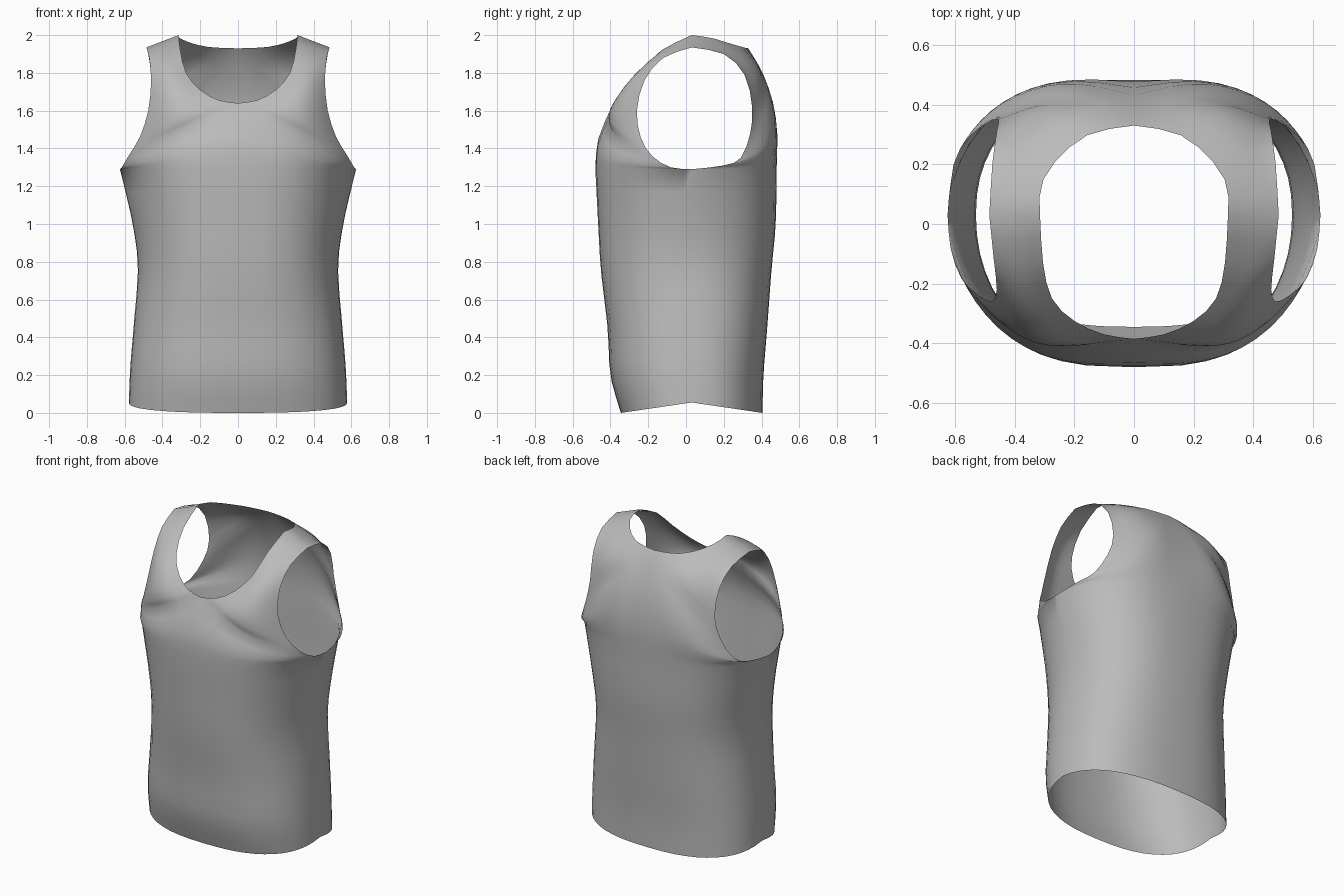
import bpy, bmesh, math
from mathutils import Vector

if "Cube" in bpy.data.objects:
    bpy.data.objects.remove(bpy.data.objects["Cube"], do_unlink=True)

COLS, BODY_ROWS, YOKE_ROWS = 12, 12, 14
SEAM_Y, CHEST_Z, HEM_LIFT = 0.03, 1.29, 0.055
WAIST_POWER, CHEST_POWER = 0.8, 0.67


def spline(points, count):
    """Sample a smooth curve through the points."""
    p = [Vector(q) for q in points]
    p = [2 * p[0] - p[1]] + p + [2 * p[-1] - p[-2]]
    out = []
    for k in range(count + 1):
        f = k / count * (len(p) - 3)
        i = min(int(f), len(p) - 4)
        t = f - i
        a, b, c, d = p[i:i + 4]
        out.append(0.5 * (2 * b + (c - a) * t + (2 * a - 5 * b + 4 * c - d) * t ** 2
                          + (3 * b - a - 3 * c + d) * t ** 3))
    return out


# Torso profile: height, half width, front depth, back depth
torso = spline([(0, .578, .345, .405), (.2, .57, .40, .41), (.45, .55, .415, .43),
                (.75, .53, .45, .452), (1, .56, .465, .475),
                (CHEST_Z, .625, .48, .48)], BODY_ROWS)

# Centre line, neckline and armhole of each panel
front = dict(
    side=-1, centre_rows=4, fullness=.05, chest_depth_power=1.33,
    centre=[(0, -.48, CHEST_Z), (0, -.465, 1.45), (0, -.385, 1.64)],
    neck=[(0, -.385, 1.64), (.1, -.37, 1.655), (.2, -.325, 1.71),
          (.275, -.25, 1.8), (.305, -.13, 1.92), (.315, SEAM_Y, 2)],
    arm=[(.625, SEAM_Y, CHEST_Z), (.615, -.08, 1.3), (.58, -.18, 1.36), (.52, -.24, 1.46),
         (.475, -.26, 1.6), (.46, -.22, 1.76), (.47, -.12, 1.88), (.485, SEAM_Y, 1.935)])
back = dict(
    side=1, centre_rows=7, fullness=.08, chest_depth_power=1.1,
    centre=[(0, .48, CHEST_Z), (0, .48, 1.48), (0, .445, 1.68), (0, .39, 1.82), (0, .33, 1.93)],
    neck=[(0, .33, 1.93), (.14, .305, 1.935), (.24, .235, 1.955),
          (.31, .135, 1.985), (.315, SEAM_Y, 2)],
    arm=[(.625, SEAM_Y, CHEST_Z), (.605, .2, 1.31), (.555, .29, 1.35), (.49, .34, 1.48),
         (.455, .35, 1.62), (.46, .31, 1.79), (.475, .2, 1.9), (.485, SEAM_Y, 1.935)])


def arc(width_power, depth_power, limit=math.pi / 2):
    """Rounded section as (across, back) fractions, cut off at an angle."""
    end_s = math.sin(limit) ** width_power
    end_c = 1 - max(math.cos(limit), 0) ** depth_power
    for j in range(COLS + 1):
        a = limit * j / COLS
        c = max(math.cos(a), 0) ** depth_power
        yield math.sin(a) ** width_power / end_s, (1 - c) / end_c


def body_row(profile, spec):
    """Quarter section from the centre line to the side seam."""
    z, width, f, b = profile
    y = b if spec["side"] > 0 else -f
    blend = (z / CHEST_Z) ** 2
    wp = WAIST_POWER + (CHEST_POWER - WAIST_POWER) * blend
    dp = WAIST_POWER + (spec["chest_depth_power"] - WAIST_POWER) * blend
    lift = HEM_LIFT * (1 - z / CHEST_Z)
    return [Vector((width * u, y + (SEAM_Y - y) * h, z + lift * h))
            for u, h in arc(wp, dp)]


def panel_rows(spec):
    rows = [body_row(p, spec) for p in torso]
    n = spec["centre_rows"]
    inner = spline(spec["centre"], n) + spline(spec["neck"], YOKE_ROWS - n)[1:]
    outer = spline(spec["arm"], YOKE_ROWS)
    # Yoke: spans neckline to armhole, continuing the chest curve
    for k in range(1, YOKE_ROWS + 1):
        start, end = inner[k], outer[k]
        limit = math.asin(min(end.x / outer[0].x, 1) ** (1 / CHEST_POWER))
        puff = spec["side"] * spec["fullness"] * math.sin(math.pi * k / YOKE_ROWS) ** 2
        row = []
        for u, h in arc(CHEST_POWER, spec["chest_depth_power"], limit):
            point = start.lerp(end, u)
            point.y = start.y + (end.y - start.y) * h + puff * math.sin(math.pi * u)
            row.append(point)
        rows.append(row)
    return rows


# Half of the garment, welded at the side and shoulder seams
bm = bmesh.new()
for spec in (front, back):
    grid = [[bm.verts.new(p) for p in row] for row in panel_rows(spec)]
    for low, high in zip(grid, grid[1:]):
        for j in range(COLS):
            quad = [low[j], low[j + 1], high[j + 1], high[j]]
            bm.faces.new(quad if spec["side"] < 0 else quad[::-1])
bmesh.ops.remove_doubles(bm, verts=bm.verts, dist=0.0005)
mesh = bpy.data.meshes.new("sleeveless_top")
bm.to_mesh(mesh)
bm.free()

top = bpy.data.objects.new("sleeveless_top", mesh)
bpy.context.collection.objects.link(top)
mirror = top.modifiers.new("mirror", "MIRROR")
mirror.use_clip = True
mirror.merge_threshold = 0.0005

# Cloth colour
cloth = bpy.data.materials.new("grey_cloth")
cloth.use_nodes = True
grey = (0.5, 0.5, 0.5, 1)
cloth.diffuse_color = grey
cloth.node_tree.nodes["Principled BSDF"].inputs["Base Color"].default_value = grey
mesh.materials.append(cloth)

bpy.context.view_layer.objects.active = top
top.select_set(True)
bpy.ops.object.shade_smooth_by_angle(angle=math.radians(60))
